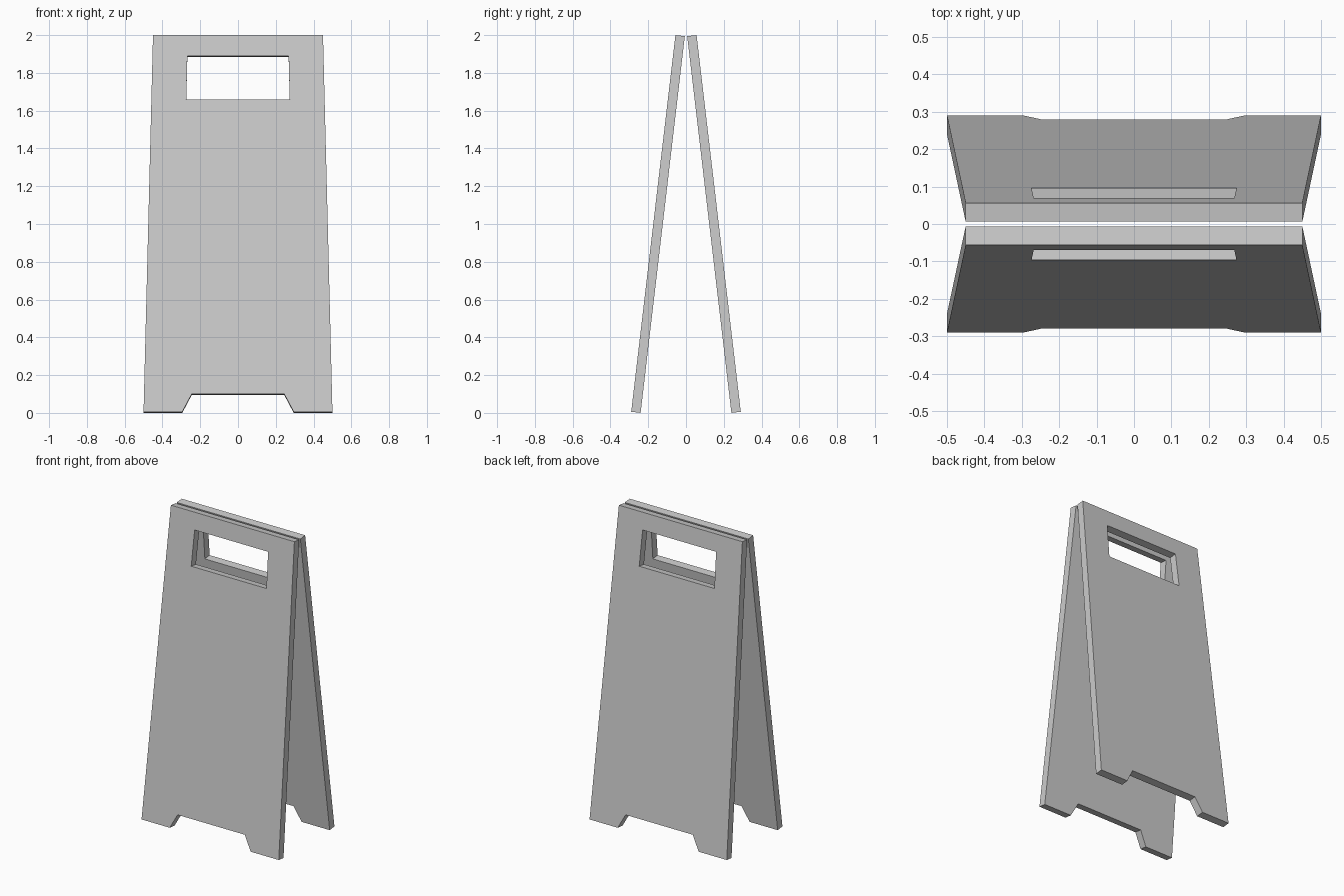
import bpy, bmesh
from mathutils import Vector

if "Cube" in bpy.data.objects:
    bpy.data.objects.remove(bpy.data.objects["Cube"])

THICK = 0.05
BOTTOM = Vector((0, -0.29, 0.006))   # outer face, bottom edge
TOP = Vector((0, -0.056, 2.0))       # outer face, top edge
UP = (TOP - BOTTOM).normalized()
INWARD = Vector((0, UP.z, -UP.y))

# Right half of the board outline: (x, height); wraps around the handle hole
HALF = [(0, 0.10), (0.245, 0.10), (0.295, 0.006), (0.5, 0.006), (0.45, 2.0),
        (0, 2.0), (0, 1.89), (0.268, 1.89), (0.274, 1.66), (0, 1.66)]


def board(name, facing):
    bm = bmesh.new()
    # Two mirrored halves welded along the centre line
    for side in (1, -1):
        verts = []
        for x, z in HALF:
            p = BOTTOM.lerp(TOP, (z - BOTTOM.z) / (TOP.z - BOTTOM.z))
            verts.append(bm.verts.new((side * x, p.y * facing, p.z)))
        bm.faces.new(verts)
    bmesh.ops.remove_doubles(bm, verts=bm.verts[:], dist=1e-4)
    # Thickness, at right angles to the sloping face
    ext = bmesh.ops.extrude_face_region(bm, geom=bm.faces[:], use_keep_orig=True)
    moved = [v for v in ext["geom"] if isinstance(v, bmesh.types.BMVert)]
    offset = Vector((0, INWARD.y * facing, INWARD.z)) * THICK
    bmesh.ops.translate(bm, verts=moved, vec=offset)
    bmesh.ops.recalc_face_normals(bm, faces=bm.faces[:])
    mesh = bpy.data.meshes.new(name)
    bm.to_mesh(mesh)
    bm.free()
    bpy.context.collection.objects.link(bpy.data.objects.new(name, mesh))


# Folding sign: two leaning boards
board("front_board", 1)
board("back_board", -1)
